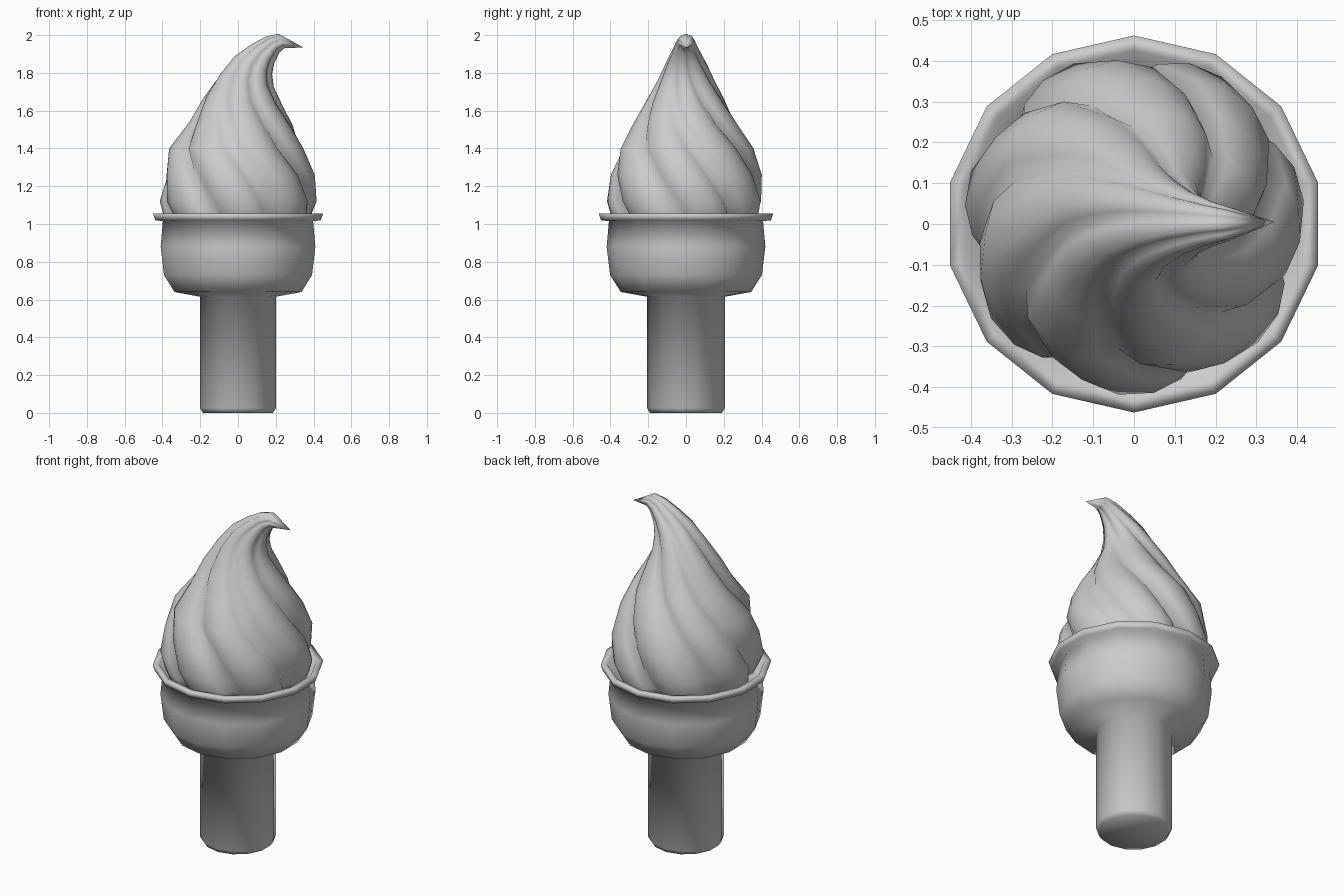
import bpy, bmesh, math
from mathutils import Vector

if "Cube" in bpy.data.objects:
    bpy.data.objects.remove(bpy.data.objects["Cube"])

grey = bpy.data.materials.new("plain grey")
grey.diffuse_color = (0.6, 0.6, 0.6, 1)
grey.use_nodes = True
grey.node_tree.nodes["Principled BSDF"].inputs["Base Color"].default_value = grey.diffuse_color


def skin(name, rings, start=None, end=None):
    """Join closed rings of points into a smooth surface, with optional end points."""
    bm = bmesh.new()
    loops = [[bm.verts.new(p) for p in ring] for ring in rings]
    n = len(loops[0])
    for a, b in zip(loops, loops[1:]):
        for i in range(n):
            j = (i + 1) % n
            bm.faces.new((a[i], a[j], b[j], b[i]))
    for loop, point in ((loops[0], start), (loops[-1], end)):
        if point is not None:
            tip = bm.verts.new(point)
            for i in range(n):
                bm.faces.new((loop[i], loop[(i + 1) % n], tip))
    bmesh.ops.recalc_face_normals(bm, faces=bm.faces)
    mesh = bpy.data.meshes.new(name)
    bm.to_mesh(mesh)
    bm.free()
    mesh.materials.append(grey)
    mesh.shade_smooth()
    obj = bpy.data.objects.new(name, mesh)
    bpy.context.collection.objects.link(obj)
    return obj


# Wafer cup: 14-sided turned profile (radius, height), stem to rim and inside
SIDES = 14
profile = [(0.19, 0), (0.206, 0.025), (0.206, 0.615), (0.345, 0.64),
           (0.402, 0.73), (0.42, 0.88), (0.408, 1.015), (0.45, 1.02),
           (0.462, 1.055), (0.425, 1.055), (0.395, 1.0)]
cup = [[(r * math.sin(math.tau * i / SIDES), r * math.cos(math.tau * i / SIDES), z)
        for i in range(SIDES)] for r, z in profile]
skin("wafer_cup", cup, start=(0, 0, 0), end=(0, 0, 0.99))

# Ice cream swirl: seven twisted lobes, rings of (x, z, radius, tilt, twist) in degrees
LOBES = 7
path = [(0, 0.98, 0.37, 0, 12), (0, 1.04, 0.395, 0, 6), (0, 1.12, 0.42, 0, 0),
        (0.005, 1.26, 0.404, 0, -14), (-0.005, 1.4, 0.36, 0, -30),
        (0.02, 1.53, 0.28, 2, -44), (0.025, 1.65, 0.212, 6, -56),
        (0.045, 1.76, 0.15, 14, -66), (0.08, 1.84, 0.112, 25, -73),
        (0.13, 1.9, 0.08, 38, -78), (0.185, 1.95, 0.056, 52, -82),
        (0.23, 1.968, 0.042, 68, -84)]
# (position within a lobe, depth below its crest), from crease to crease
lobe = [(0, 0.15), (0.2, 0.045), (0.45, 0), (0.68, 0.008), (0.88, 0.055)]
swirl = []
for x, z, r, tilt, twist in path:
    t = math.radians(tilt)
    across = Vector((math.cos(t), 0, -math.sin(t)))
    ring = []
    for k in range(LOBES):
        for s, depth in lobe:
            a = math.radians(36 + twist) + math.tau * (k + s) / LOBES
            rr = r * (1 - depth)
            ring.append(Vector((x, 0, z)) + across * rr * math.cos(a)
                        + Vector((0, rr * math.sin(a), 0)))
    swirl.append(ring)
skin("ice_cream_swirl", swirl, start=(0, 0, 0.98), end=(0.345, 0.005, 1.935))
